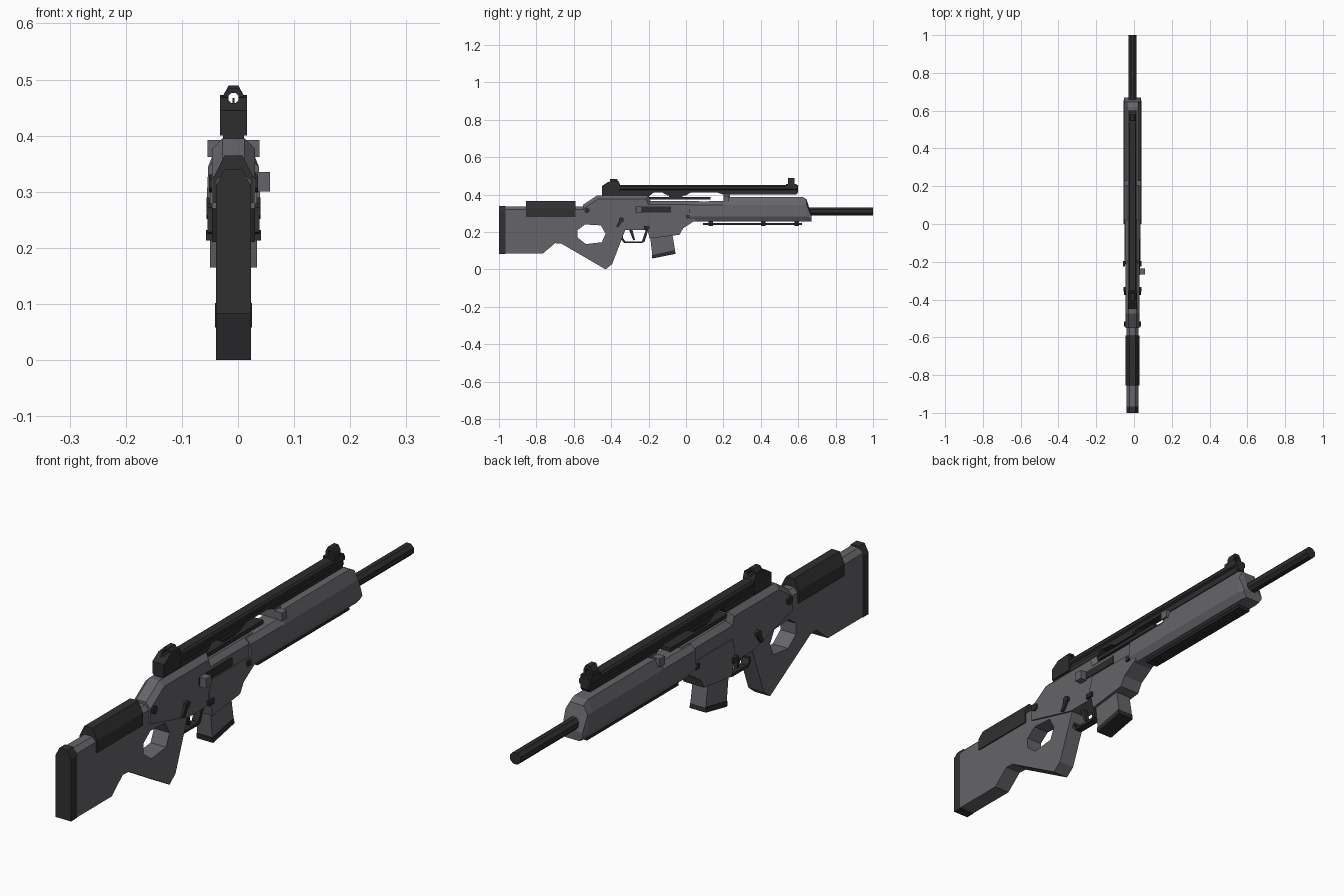
import bpy, bmesh, math

if "Cube" in bpy.data.objects:
    bpy.data.objects.remove(bpy.data.objects["Cube"])

CX = -0.008  # the body sits slightly left, the bolt handle balances it


def material(name, rgb):
    m = bpy.data.materials.new(name)
    m.diffuse_color = (*rgb, 1)
    m.use_nodes = True
    m.node_tree.nodes["Principled BSDF"].inputs["Base Color"].default_value = m.diffuse_color
    return m


GREY = material("grey_polymer", (0.13, 0.127, 0.14))
DARK = material("black_metal", (0.026, 0.026, 0.027))
PAD = material("black_rubber", (0.03, 0.03, 0.03))


def finish(bm, name, mat):
    bmesh.ops.recalc_face_normals(bm, faces=bm.faces[:])
    me = bpy.data.meshes.new(name)
    bm.to_mesh(me)
    bm.free()
    me.materials.append(mat)
    ob = bpy.data.objects.new(name, me)
    bpy.context.collection.objects.link(ob)
    return ob


def loft(rings):
    bm = bmesh.new()
    loops = [[bm.verts.new(p) for p in r] for r in rings]
    n = len(loops[0])
    for a, b in zip(loops, loops[1:]):
        for i in range(n):
            bm.faces.new((a[i], a[(i + 1) % n], b[(i + 1) % n], b[i]))
    bm.faces.new(loops[0])
    bm.faces.new(loops[-1])
    bmesh.ops.recalc_face_normals(bm, faces=bm.faces[:])
    return bm


def prism(name, pts, hw, mat, top_bevel=0, x=0.0):
    """Side profile (y, z) given thickness, optionally chamfered on top."""
    bm = loft([[(CX + x + s * hw, y, z) for y, z in pts] for s in (-1, 1)])
    if top_bevel:
        bm.normal_update()
        edges = [e for e in bm.edges
                 if any(abs(f.normal.x) > 0.9 for f in e.link_faces)
                 and any(f.normal.z > 0.3 for f in e.link_faces)
                 and min(v.co.z for v in e.verts) > 0.32]
        bmesh.ops.bevel(bm, geom=edges, offset=top_bevel, segments=1,
                        affect='EDGES', profile=0.5)
    return finish(bm, name, mat)


def sweep(name, sections, mat):
    """Sections (y, half profile of (x, z) bottom to top), mirrored in x."""
    rings = []
    for y, half in sections:
        ring = half + [(-x, z) for x, z in reversed(half)]
        rings.append([(CX + x, y, z) for x, z in ring])
    return finish(loft(rings), name, mat)


def box(name, y0, y1, z0, z1, hw, mat, x=0.0):
    return prism(name, [(y0, z0), (y1, z0), (y1, z1), (y0, z1)], hw, mat, x=x)


def ngon(cy, cz, r, n):
    return [(cy + r * math.cos((i + .5) * math.tau / n),
             cz + r * math.sin((i + .5) * math.tau / n)) for i in range(n)]


def cut(ob, cutter):
    m = ob.modifiers.new("hole", 'BOOLEAN')
    m.operation, m.object, m.solver = 'DIFFERENCE', cutter, 'EXACT'
    cutter.hide_render = True
    cutter.display_type = 'WIRE'
    cutter.hide_set(True)


# Thumbhole stock
stock = prism("stock", [(-.966, .085), (-.765, .085), (-.70, .14), (-.665, .137),
                        (-.43, .0), (-.395, .028), (-.325, .21), (-.335, .27),
                        (-.50, .335), (-.966, .335)], .0315, GREY, .016)
cut(stock, prism("thumbhole_cutter", [(-.58, .17), (-.535, .135), (-.45, .145), (-.43, .19),
                                      (-.455, .235), (-.54, .24), (-.58, .21)], .1, GREY))
sweep("butt_pad", [(y, [(.0315, .083), (.0315, .31), (.016, .34)]) for y in (-1, -.966)], PAD)
sweep("cheek_rest", [(y, [(.036, .28), (.036, .325), (.016, .365)]) for y in (-.855, -.59)], PAD)

# Receiver and magazine well
prism("receiver", [(-.55, .27), (-.55, .345), (-.475, .395), (-.2, .395), (-.19, .365),
                   (.07, .365), (.07, .27), (0, .24), (-.2, .21), (-.325, .21)],
      .038, GREY, .018)
prism("magazine_well", [(-.215, .25), (-.195, .165), (-.035, .185), (-.015, .22),
                        (.05, .262), (.03, .30), (-.2, .30)], .0415, GREY)
prism("magazine", [(-.195, .2), (-.18, .075), (-.058, .1), (-.075, .2)], .031, GREY)
prism("magazine_base", [(-.183, .077), (-.18, .058), (-.056, .083), (-.059, .102)], .033, DARK)
box("ejection_port", -.27, -.08, .305, .335, .003, DARK, x=.038)
box("bolt_handle", -.268, -.236, .30, .335, .014, GREY, x=.051)
box("receiver_strip", -.22, .13, .373, .387, .02, DARK)

# Trigger and guard
for i, pts in enumerate([[(-.345, .21), (-.35, .165), (-.33, .14), (-.322, .147), (-.338, .168), (-.335, .21)],
                         [(-.33, .14), (-.235, .14), (-.235, .15), (-.322, .149)],
                         [(-.235, .14), (-.222, .148), (-.2, .215), (-.212, .22), (-.235, .152)]]):
    prism(f"trigger_guard_{i + 1}", pts, .014, DARK)
prism("trigger", [(-.308, .22), (-.282, .155), (-.273, .158), (-.288, .22)], .008, DARK)

# Controls repeated on both sides
for side, s in (("left", -1), ("right", 1)):
    prism(f"sling_pin_{side}", ngon(-.53, .315, .016, 6), .005, DARK, x=s * .039)
    prism(f"safety_hub_{side}", ngon(-.345, .265, .014, 6), .005, DARK, x=s * .043)
    prism(f"safety_lever_{side}", [(-.375, .228), (-.36, .225), (-.335, .262), (-.352, .275)],
          .004, DARK, x=s * .042)
    box(f"magazine_catch_{side}", -.225, -.195, .213, .232, .005, DARK, x=s * .044)
    box(f"front_pin_{side}", .0, .02, .272, .29, .004, DARK, x=s * .044)

# Handguard


def guard(top):
    return [(.034, .255), (.048, .282), (.045, .345), (.028, top)]


sweep("handguard", [(.02, guard(.363)), (.2, guard(.365)), (.215, guard(.388)),
                    (.62, guard(.388)), (.645, guard(.375)),
                    (.67, [(.03, .255), (.043, .275), (.041, .285), (.022, .29)])], GREY)
box("handguard_band", .2, .23, .362, .392, .046, GREY)
box("bottom_rail", .09, .62, .237, .247, .025, DARK)
for i, y in enumerate((.12, .4, .58)):
    box(f"bottom_rail_post_{i + 1}", y, y + .025, .232, .26, .013, DARK)

# Barrel
sweep("barrel", [(y, [(.009, .289), (.021, .301), (.021, .319), (.009, .331)])
                 for y in (.6, 1.0)], DARK)

# Top rail with supports
sweep("top_rail", [(y, [(.015, .412), (.015, .425), (.022, .43), (.022, .442), (.016, .45)])
                   for y in (-.36, .6)], DARK)
prism("rail_rear_mount", [(-.45, .39), (-.2, .39), (-.17, .413), (-.45, .413)], .019, DARK)
prism("rail_mid_support", [(-.13, .413), (-.1, .396), (.0, .396), (.03, .413)], .017, DARK)
prism("rail_mid_foot", [(-.09, .38), (-.02, .38), (-.02, .4), (-.09, .4)], .012, DARK)
prism("rail_front_support", [(.16, .413), (.2, .4), (.59, .4), (.6, .413)], .017, DARK)
prism("rail_front_foot", [(.2, .38), (.235, .38), (.235, .402), (.2, .402)], .015, GREY)

# Iron sights, both pierced along the sight line
hole = sweep("sight_line_cutter", [(y, [(.004, .458), (.009, .463), (.009, .471), (.004, .476)])
                                   for y in (-.6, .8)], DARK)
rear = prism("rear_sight_block", [(-.45, .40), (-.45, .445), (-.415, .468), (-.36, .472),
                                  (-.352, .45), (-.352, .40)], .024, DARK)


def hood(dz):
    return [(.018, .445), (.018, .472), (.009, .482 + dz)]


rear_hood = sweep("rear_sight_hood", [(y, hood(0.002)) for y in (-.405, -.365)], DARK)
front = sweep("front_sight_hood", [(y, hood(0.007)) for y in (.545, .58)], DARK)
for ob in (rear, rear_hood, front):
    cut(ob, hole)
box("front_sight_base", .535, .59, .44, .456, .022, DARK)
box("front_sight_post", .56, .566, .45, .467, .002, DARK)
